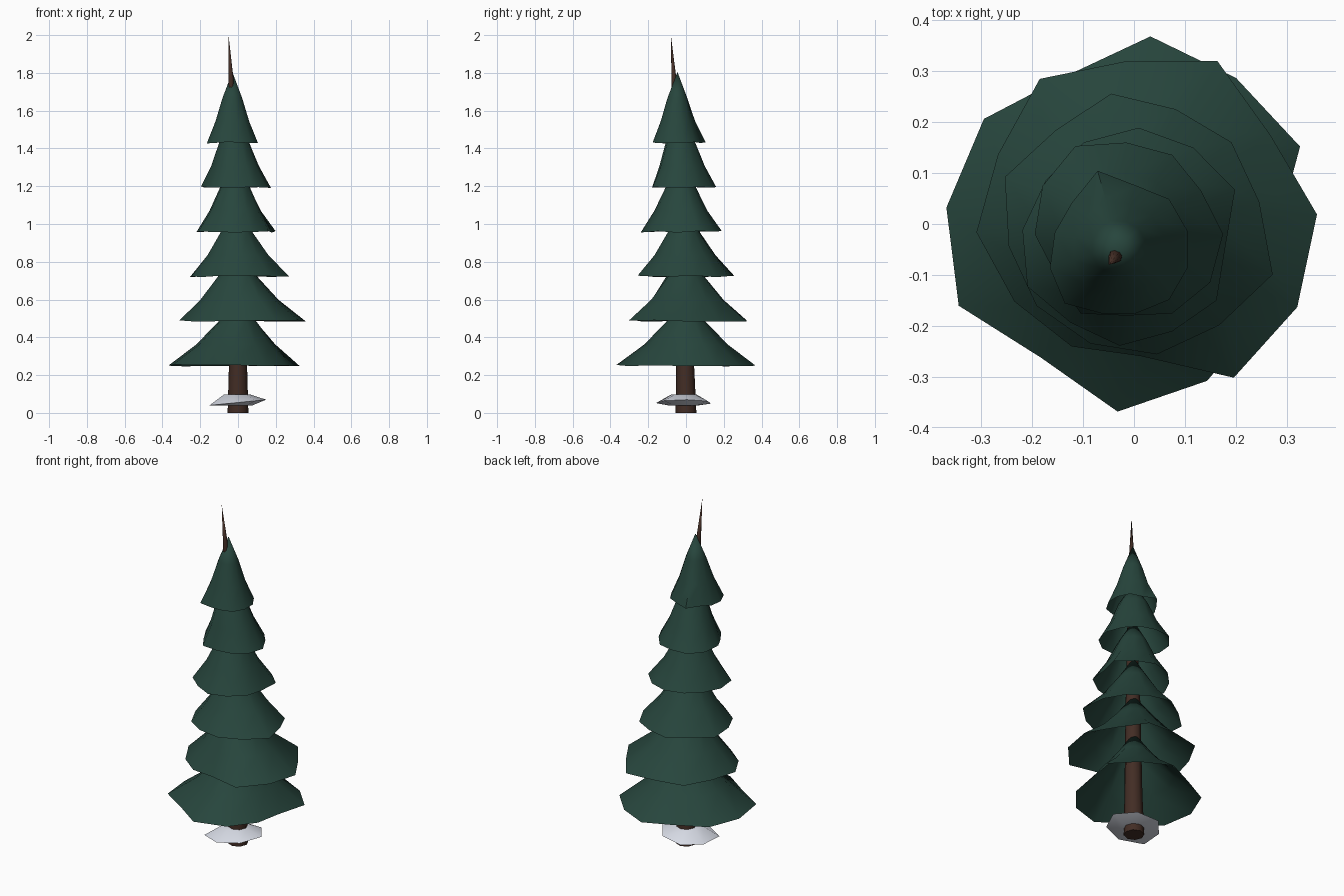
import bpy, bmesh, math, random
from mathutils import Vector

random.seed(4)
cube = bpy.data.objects.get("Cube")
if cube:
    bpy.data.objects.remove(cube)


def make_material(name, rgb):
    mat = bpy.data.materials.new(name)
    mat.use_nodes = True
    mat.diffuse_color = (*rgb, 1)
    bsdf = mat.node_tree.nodes["Principled BSDF"]
    bsdf.inputs["Base Color"].default_value = (*rgb, 1)
    bsdf.inputs["Roughness"].default_value = 0.9
    return mat


green = make_material("pine green", (0.02, 0.06, 0.046))
brown = make_material("bark brown", (0.055, 0.026, 0.018))
white = make_material("snow white", (0.72, 0.75, 0.83))


def loft(name, rings, mat, cap_start=False, cap_end=False, angle=60):
    """Skin a list of point rings; a ring of one point closes to a tip."""
    bm = bmesh.new()
    loops = [[bm.verts.new(p) for p in ring] for ring in rings]
    for low, high in zip(loops, loops[1:]):
        n = len(low)
        for i in range(n):
            j = (i + 1) % n
            if len(high) == 1:
                bm.faces.new((low[i], low[j], high[0]))
            else:
                bm.faces.new((low[i], low[j], high[j], high[i]))
    if cap_start:
        bm.faces.new(loops[0][::-1])
    if cap_end:
        bm.faces.new(loops[-1])
    mesh = bpy.data.meshes.new(name)
    bm.to_mesh(mesh)
    bm.free()
    mesh.materials.append(mat)
    obj = bpy.data.objects.new(name, mesh)
    bpy.context.collection.objects.link(obj)
    bpy.ops.object.select_all(action="DESELECT")
    obj.select_set(True)
    bpy.context.view_layer.objects.active = obj
    bpy.ops.object.shade_smooth_by_angle(angle=math.radians(angle))
    return obj


def ring(center, radii, phase=0):
    step = math.tau / len(radii)
    return [Vector(center) + Vector((r * math.cos(phase + i * step),
                                     r * math.sin(phase + i * step), 0))
            for i, r in enumerate(radii)]


# Branch tiers: rim centre, first angle, neck width, rim radii in hundredths
tiers = [
    ((0, 0), 25, .29, (36, 35, 37, 32, 36, 37, 38, 32, 37, 34, 31, 28)),
    ((0, 0), 3, .32, (36, 32, 36, 32, 34, 30, 31, 28, 27, 26, 36, 36)),
    ((0, 0), 10, .33, (25, 25, 24, 26, 24, 27, 25, 25, 25, 26, 26, 29)),
    ((-.01, -.03), 25, .38, (23, 22, 22, 21, 20, 21, 22, 20, 21, 20, 21, 19)),
    ((-.015, -.02), 0, .44, (19, 17, 18, 18, 20, 19, 18, 16, 18, 16, 18, 19)),
    ((-.03, -.05), 15, .39, (14, 14, 13, 16, 13, 13, 14, 15, 13, 13, 14, 14)),
]
for k, ((cx, cy), first, neck, sizes) in enumerate(tiers):
    z = 0.25 + 0.236 * k
    radii = [s / 100 for s in sizes]
    mean = sum(radii) / len(radii)
    phase = math.radians(first)
    tip = Vector((-0.006 * k, -0.009 * k, z + 0.375))
    base = Vector((cx, cy, z))
    rings = []
    for height, width, even in ((0, 1, 0), (0.3, (1 + neck) / 2 - .03, .4),
                                (0.63, neck, .8)):
        blend = [(r + (mean - r) * even) * width for r in radii]
        rings.append(ring(base.lerp(tip, height), blend, phase))
    for p in rings[0]:
        p.z += random.uniform(-0.004, 0.006)
    loft(f"branch_tier_{k + 1}", rings + [[tip]], green)

# Trunk: tapering, leaning to a bare tip above the branches
path = [(0, 0, 0, .055), (0, -.005, .25, .048), (-.01, -.02, .8, .04),
        (-.03, -.055, 1.5, .02), (-.037, -.064, 1.77, .013)]
rings = [ring((x, y, z), [r] * 8) for x, y, z, r in path]
loft("trunk", rings + [[Vector((-.05, -.08, 2))]], brown, cap_start=True)

# Snow mound around the foot of the trunk
rim = [.16, .15, .15, .14, .165, .15, .15]
rings = [ring((-.01, -.01, z), [r * s for r in rim], .1)
         for z, s in ((.04, .55), (.055, 1), (.098, .45))]
for p in rings[1]:
    p.z += 0.1 * p.x
loft("snow_mound", rings, white, cap_start=True, cap_end=True)
